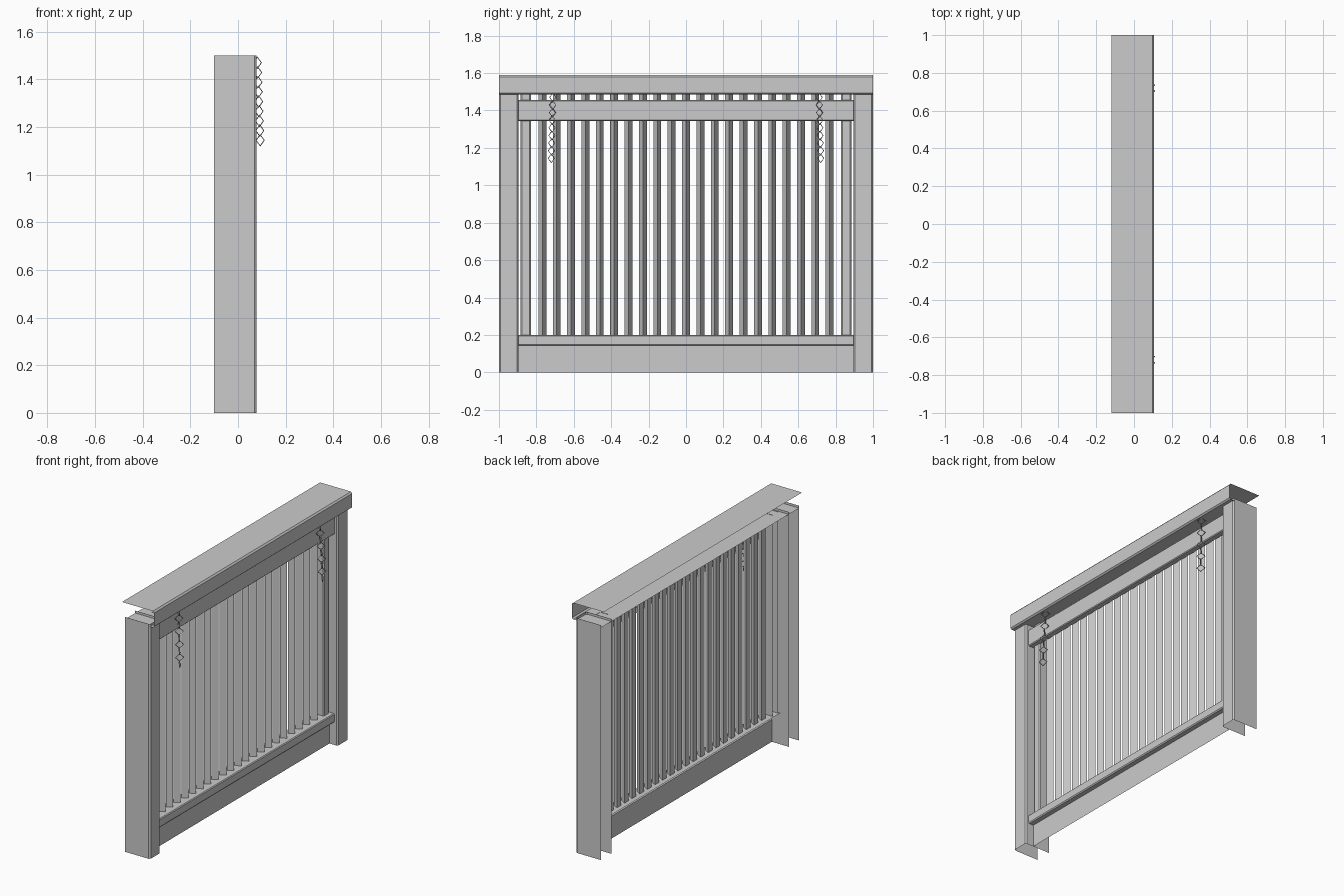
import bpy, bmesh, math

if "Cube" in bpy.data.objects:
    bpy.data.objects.remove(bpy.data.objects["Cube"])


def sheet(name, pts, axis, a, b, closed=False):
    """Sweep a 2D profile into a thin shell. axis 'y': pts are (x,z); axis 'z': pts are (x,y)."""
    bm = bmesh.new()

    def vert(p, t):
        return bm.verts.new((p[0], t, p[1]) if axis == 'y' else (p[0], p[1], t))
    lo = [vert(p, a) for p in pts]
    hi = [vert(p, b) for p in pts]
    n = len(pts)
    for i in range(n if closed else n - 1):
        j = (i + 1) % n
        bm.faces.new((lo[i], lo[j], hi[j], hi[i]))
    bmesh.ops.recalc_face_normals(bm, faces=bm.faces)
    # make the front (+x) faces point forwards
    bm.normal_update()
    front = max(bm.faces, key=lambda f: f.calc_center_median().x + abs(f.normal.x))
    if front.normal.x < 0:
        bmesh.ops.reverse_faces(bm, faces=bm.faces)
    me = bpy.data.meshes.new(name)
    bm.to_mesh(me)
    bm.free()
    ob = bpy.data.objects.new(name, me)
    bpy.context.collection.objects.link(ob)
    return ob


# end posts and trim strips, open at the back
for s, side in ((-1, "left"), (1, "right")):
    sheet(side + "_post", [(-.1, s), (.069, s), (.078, s * .992), (.078, s * .903),
                           (.069, s * .895), (-.1, s * .895)], 'z', 0, 1.5)
    sheet(side + "_trim_strip", [(-.03, s * .885), (.018, s * .885), (.025, s * .878),
                                 (.025, s * .837), (.018, s * .83), (-.03, s * .83)],
          'z', .2, 1.487)

# capping beam with the shelf beneath it
sheet("top_beam", [(-.12, 1.59), (.098, 1.59), (.107, 1.58), (.107, 1.493),
                   (.098, 1.485), (-.1, 1.485)], 'y', -1, 1)

# upper rail
sheet("upper_rail", [(.02, 1.455), (.05, 1.455), (.055, 1.45), (.055, 1.35),
                     (.05, 1.345), (.02, 1.345)], 'y', -.895, .895)

# lower ledge and kick board
sheet("lower_ledge", [(-.04, .2), (.05, .2), (.055, .195), (.055, .15),
                      (.05, .143), (.02, .143)], 'y', -.895, .895)
sheet("kick_board", [(.02, .143), (.02, 0)], 'y', -.895, .895)

# triangular bars with the ridge to the front
count, pitch, w = 21, .0768, .021
for i in range(count):
    y = (i - (count - 1) / 2) * pitch
    sheet("bar", [(.025, y), (-.01, y + w), (-.01, y - w)], 'z', .2, 1.485, closed=True)

# hanging chains of four-sided links, each turned a quarter from the last
for s, side in ((-1, "left"), (1, "right")):
    for k in range(9):
        bpy.ops.mesh.primitive_torus_add(
            major_segments=4, minor_segments=4, major_radius=.024, minor_radius=.003,
            location=(.081 + .0015 * k, s * (.712 + .001 * k), 1.47 - k * .0407),
            rotation=(math.pi / 2, 0, math.pi / 4 * (1 if k % 2 else -1)))
        bpy.context.object.name = side + "_chain_link"
